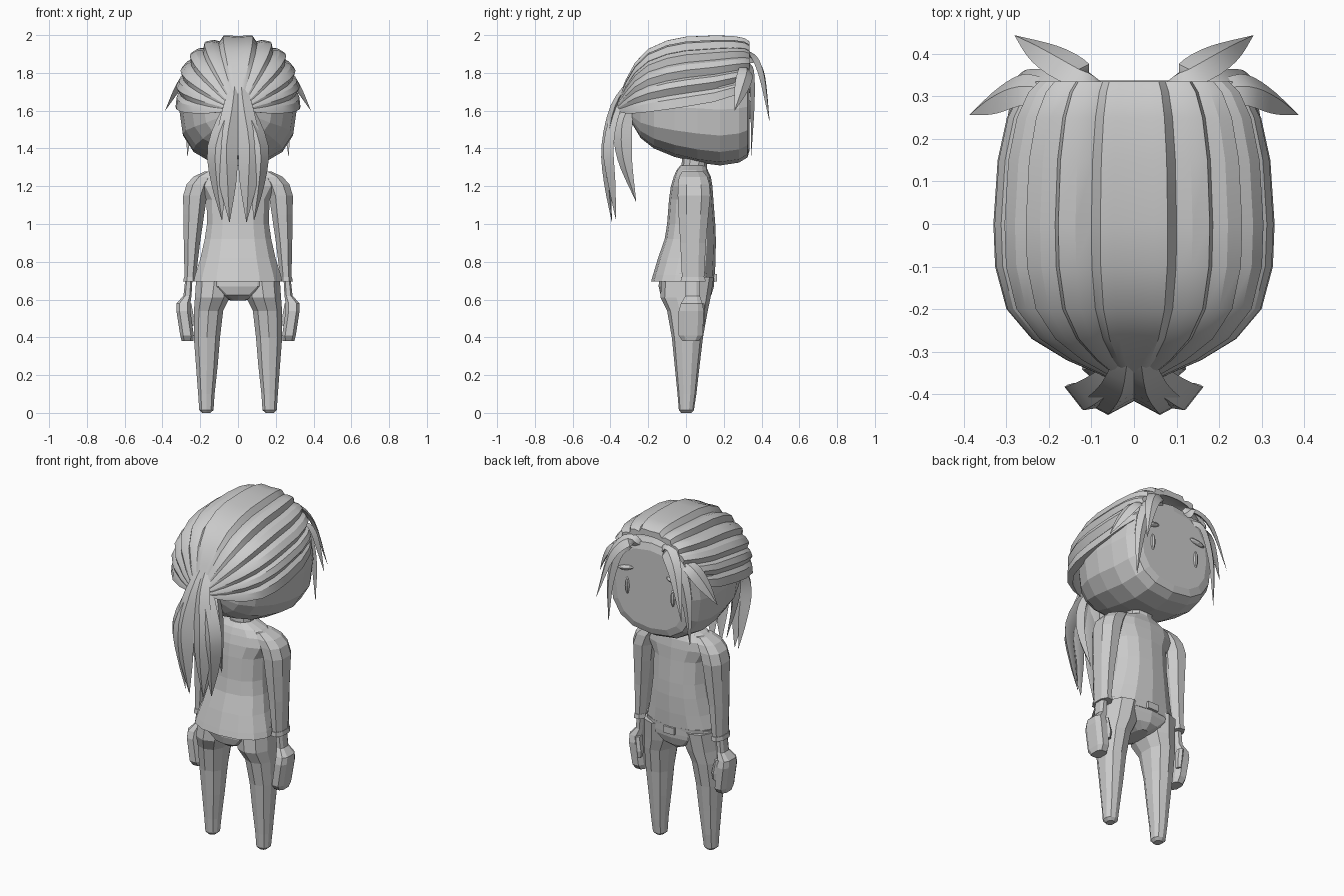
import bpy, bmesh, math
from mathutils import Vector

cube = bpy.data.objects.get("Cube")
if cube:
    bpy.data.objects.remove(cube, do_unlink=True)

grey = bpy.data.materials.new("plain_grey")
grey.use_nodes = True
colour = (0.6, 0.6, 0.6, 1)
grey.diffuse_color = colour
grey.node_tree.nodes["Principled BSDF"].inputs["Base Color"].default_value = colour


def finish(name, bm, mirror=False, smooth=None):
    bmesh.ops.recalc_face_normals(bm, faces=bm.faces[:])
    mesh = bpy.data.meshes.new(name)
    bm.to_mesh(mesh)
    bm.free()
    mesh.materials.append(grey)
    obj = bpy.data.objects.new(name, mesh)
    bpy.context.collection.objects.link(obj)
    if smooth:
        mesh.shade_smooth()
        mesh.set_sharp_from_angle(angle=math.radians(smooth))
    if mirror:
        obj.modifiers.new("Mirror", 'MIRROR')
    return obj


def loft(name, rings, **kw):
    """Skin a list of equal-length closed rings and cap both ends."""
    bm = bmesh.new()
    rows = [[bm.verts.new(p) for p in ring] for ring in rings]
    n = len(rows[0])
    for a, b in zip(rows, rows[1:]):
        for i in range(n):
            j = (i + 1) % n
            bm.faces.new((a[i], a[j], b[j], b[i]))
    bm.faces.new(rows[0][::-1])
    bm.faces.new(rows[-1])
    return finish(name, bm, **kw)


def spow(v, p):
    return math.copysign(abs(v) ** (2 / p), v)


def limb(name, stations, n=10, p=2.3, **kw):
    """Stations (z, x0, x1, y0, y1) give the extents of each level."""
    rings = []
    for z, x0, x1, y0, y1 in stations:
        turns = [math.tau * (i + 0.5) / n for i in range(n)]
        rings.append([((x0 + x1) / 2 + (x1 - x0) / 2 * spow(math.cos(a), p),
                       (y0 + y1) / 2 + (y1 - y0) / 2 * spow(math.sin(a), p), z)
                      for a in turns])
    return loft(name, rings, **kw)


def curve_point(pts, t):
    """Catmull-Rom point at t in 0..1."""
    s = t * (len(pts) - 1)
    i = min(int(s), len(pts) - 2)
    f = s - i
    p1, p2 = pts[i], pts[i + 1]
    p0 = pts[i - 1] if i else p1 * 2 - p2
    p3 = pts[i + 2] if i + 2 < len(pts) else p2 * 2 - p1
    return 0.5 * (2 * p1 + (p2 - p0) * f + (2 * p0 - 5 * p1 + 4 * p2 - p3) * f ** 2
                  + (3 * p1 - p0 - 3 * p2 + p3) * f ** 3)


def lock(name, path, out, width, depth, root=0.4, peak=0.45, steps=12):
    """Ridged hair lock tapering to a point."""
    pts = [Vector(p) for p in path]
    rings = []
    for k in range(steps + 1):
        t = k / steps
        c = curve_point(pts, t)
        tan = (curve_point(pts, min(t + .02, 1)) - curve_point(pts, max(t - .02, 0))).normalized()
        side = tan.cross(Vector(out)).normalized()
        up = side.cross(tan)
        if t < peak:
            s = root + (1 - root) * math.sin(t / peak * math.pi / 2)
        else:
            s = max(math.cos((t - peak) / (1 - peak) * math.pi / 2), 0.02)
        rings.append([c + side * width * s, c + up * depth * s,
                      c - side * width * s, c - up * depth * s * 0.5])
    return loft(name, rings, mirror=True, smooth=40)


def blob(name, centre, size, tilt=0, **kw):
    bm = bmesh.new()
    bmesh.ops.create_uvsphere(bm, u_segments=8, v_segments=6, radius=1)
    for v in bm.verts:
        x, y, z = (v.co[i] * size[i] for i in range(3))
        v.co = Vector(centre) + Vector((x, y, z + x * tilt))
    return finish(name, bm, **kw)


# Head: sections from the back of the skull to the flat face (y, half width, bottom, top)
skull = [(-.285, .09, 1.53, 1.68), (-.24, .18, 1.455, 1.76), (-.17, .245, 1.40, 1.83),
         (-.06, .295, 1.355, 1.88), (.06, .312, 1.325, 1.9), (.18, .31, 1.31, 1.9),
         (.28, .292, 1.325, 1.9), (.325, .268, 1.352, 1.89), (.337, .225, 1.39, 1.85)]
rings = []
for y, w, lo, hi in skull:
    rings.append([(w * spow(math.cos(a), 2.5), y,
                   (lo + hi) / 2 + (hi - lo) / 2 * spow(math.sin(a), 2.5))
                  for a in [math.tau * i / 16 for i in range(16)]])
loft("head", rings)

# Face details
blob("eye", (.15, .337, 1.605), (.014, .014, .05), mirror=True)
blob("eyebrow", (.158, .34, 1.71), (.05, .018, .014), tilt=-.2, mirror=True)

# Swept-back hair: overlapping pleats, each stepping down outward from the crown
half = [(90, .975), (84, .99)]
edges = [79, 61, 43, 26, 12, -2]
for a, b in zip(edges, edges[1:]):
    half += [(a, 1.0), (a - 5, .92), (a * .4 + b * .6, .975)]
half.append((edges[-1], .99))
outer = half[::-1] + [(180 - a, r) for a, r in half[1:]]
profile = outer + [(a, .84) for a, r in outer[::-1]]
cap = [(.335, .245, 1.735, .235), (.31, .272, 1.72, .268), (.25, .302, 1.695, .305),
       (.15, .324, 1.665, .338), (0, .334, 1.64, .357), (-.1, .33, 1.625, .352),
       (-.2, .303, 1.61, .322), (-.27, .243, 1.60, .258), (-.32, .16, 1.595, .17),
       (-.35, .09, 1.597, .09), (-.37, .045, 1.60, .045)]
rings = []
for y, w, c, h in cap:
    rings.append([(r * w * spow(math.cos(math.radians(a)), 2.3), y,
                   c + r * h * spow(math.sin(math.radians(a)), 2.3)) for a, r in profile])
loft("swept_hair", rings, smooth=25)

# Ponytail: mirrored locks falling from the knot
back = (0, -1, 0)
lock("ponytail_centre_lock", [(.015, -.3, 1.75), (.03, -.375, 1.62), (.06, -.415, 1.42),
     (.055, -.41, 1.22), (.045, -.392, 1.01)], back, .06, .032, peak=.55)
lock("ponytail_outer_lock", [(.015, -.31, 1.69), (.045, -.365, 1.59), (.105, -.405, 1.41),
     (.102, -.39, 1.22), (.085, -.37, 1.02)], (.4, -1, 0), .06, .035, peak=.52)
lock("ponytail_inner_lock", [(.04, -.29, 1.64), (.08, -.33, 1.52), (.095, -.325, 1.35),
     (.08, -.265, 1.12)], (1, -.3, 0), .05, .032)

# Loose locks framing the face
lock("forelock", [(.07, .32, 1.86), (.13, .352, 1.885), (.21, .4, 1.79),
     (.28, .443, 1.54)], (.5, 1, .5), .044, .018)
lock("temple_lock", [(.1, .32, 1.84), (.19, .345, 1.81), (.25, .35, 1.62),
     (.268, .345, 1.36)], (.3, 1, .1), .036, .016)
lock("side_lock", [(.18, .31, 1.83), (.26, .315, 1.8), (.325, .29, 1.71),
     (.386, .257, 1.6)], (1, .5, .5), .045, .018)

# Neck and jacket
limb("neck", [(1.22, -.07, .07, -.03, .11), (1.36, -.07, .07, -.02, .11)])
limb("jacket", [(.695, -.24, .24, -.185, .152), (.73, -.232, .232, -.175, .153),
                (.82, -.203, .203, -.148, .157), (.92, -.18, .18, -.113, .158),
                (1.0, -.168, .168, -.1, .155), (1.13, -.17, .17, -.09, .145),
                (1.2, -.215, .215, -.08, .14), (1.25, -.205, .205, -.065, .132),
                (1.285, -.15, .15, -.05, .115), (1.31, -.07, .07, -.03, .105)], n=14)

# Arms, cuffs and hands
limb("sleeve", [(.71, .222, .285, -.025, .1), (.9, .198, .29, -.035, .11),
                (1.05, .175, .293, -.045, .125), (1.15, .16, .295, -.05, .135),
                (1.21, .14, .277, -.048, .13), (1.25, .12, .24, -.042, .118),
                (1.278, .1, .18, -.025, .095)], n=8, mirror=True)
limb("cuff", [(.695, .215, .293, -.033, .108), (.72, .22, .288, -.03, .105)], n=8, mirror=True)
limb("hand", [(.38, .235, .3, -.02, .07), (.41, .232, .308, -.042, .092),
              (.54, .25, .328, -.042, .098), (.58, .25, .328, -.03, .09),
              (.62, .245, .29, -.005, .075), (.71, .24, .28, -.005, .075)],
     n=8, p=3, mirror=True)
limb("thumb", [(.46, .235, .265, .06, .095), (.5, .23, .27, .055, .102),
               (.58, .245, .28, .045, .097)], n=6, mirror=True)

# Hips (flush with the jacket at the face side), legs and buckle
limb("hips", [(.595, -.04, .04, -.09, .1), (.625, -.12, .12, -.135, .135),
              (.67, -.21, .21, -.145, .148), (.74, -.23, .23, -.14, .153)], n=14)
limb("leg", [(0, .145, .19, -.025, .028), (.015, .128, .207, -.038, .042),
             (.1, .122, .213, -.045, .055), (.25, .105, .225, -.06, .072),
             (.4, .092, .237, -.075, .09), (.54, .075, .237, -.1, .115),
             (.61, .04, .232, -.135, .13), (.72, .02, .225, -.13, .148)],
     n=10, mirror=True)
bm = bmesh.new()
bmesh.ops.create_cube(bm, size=1)
for v in bm.verts:
    v.co = (v.co.x * .07, .153 + v.co.y * .02, .715 + v.co.z * .04)
finish("buckle", bm)
